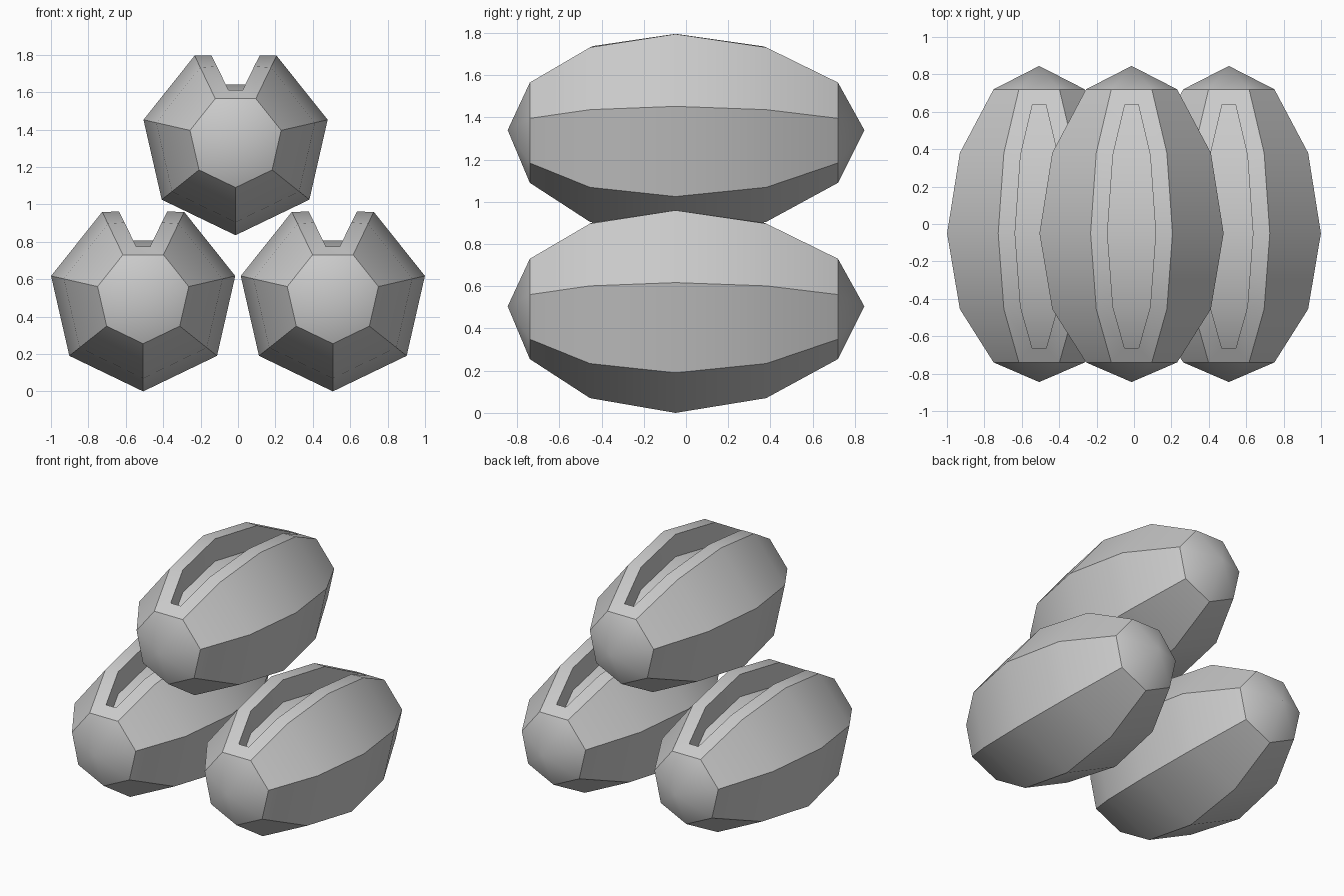
import bpy, bmesh
from math import sin, cos, pi, radians
from mathutils import Vector

if "Cube" in bpy.data.objects:
    bpy.data.objects.remove(bpy.data.objects["Cube"])

SIDES = 7
# (y, radius) of the rings along the barrel
RINGS = [(-0.74, 0.25), (-0.455, 0.435), (-0.05, 0.505), (0.38, 0.435), (0.72, 0.25)]
TIP = 0.845
GROOVE_MARGIN, GROOVE_DEPTH = 0.09, 0.155


def make_barrel(name, x, z):
    bm = bmesh.new()
    # seven-sided body, one corner pointing down
    rings = [[bm.verts.new((r * sin(2 * pi * i / SIDES), y, -r * cos(2 * pi * i / SIDES)))
              for i in range(SIDES)] for y, r in RINGS]
    top_strip = []
    for a, b in zip(rings, rings[1:]):
        for i in range(SIDES):
            j = (i + 1) % SIDES
            f = bm.faces.new((a[i], a[j], b[j], b[i]))
            if i == SIDES // 2:
                top_strip.append(f)
    # shallow pointed ends
    for ring, y in ((rings[0], -TIP), (rings[-1], TIP)):
        tip = bm.verts.new((0, y, 0))
        for i in range(SIDES):
            bm.faces.new((ring[i], ring[(i + 1) % SIDES], tip))
    bmesh.ops.recalc_face_normals(bm, faces=bm.faces[:])
    # sunken groove along the top strip
    bmesh.ops.inset_region(bm, faces=top_strip, thickness=GROOVE_MARGIN,
                           use_even_offset=True, use_boundary=True)
    bmesh.ops.inset_region(bm, faces=top_strip, thickness=0, use_boundary=True)
    floor = list({v for f in top_strip for v in f.verts})
    bmesh.ops.translate(bm, verts=floor, vec=Vector((0, 0, -GROOVE_DEPTH)))

    mesh = bpy.data.meshes.new(name)
    bm.to_mesh(mesh)
    bm.free()
    obj = bpy.data.objects.new(name, mesh)
    obj.location = (x, 0, z)
    bpy.context.collection.objects.link(obj)
    bpy.ops.object.select_all(action='DESELECT')
    obj.select_set(True)
    bpy.context.view_layer.objects.active = obj
    bpy.ops.object.shade_smooth_by_angle(angle=radians(30))


# two barrels below, one stacked on top
make_barrel("barrel_left", -0.507, 0.505)
make_barrel("barrel_right", 0.507, 0.505)
make_barrel("barrel_top", -0.013, 1.34)
